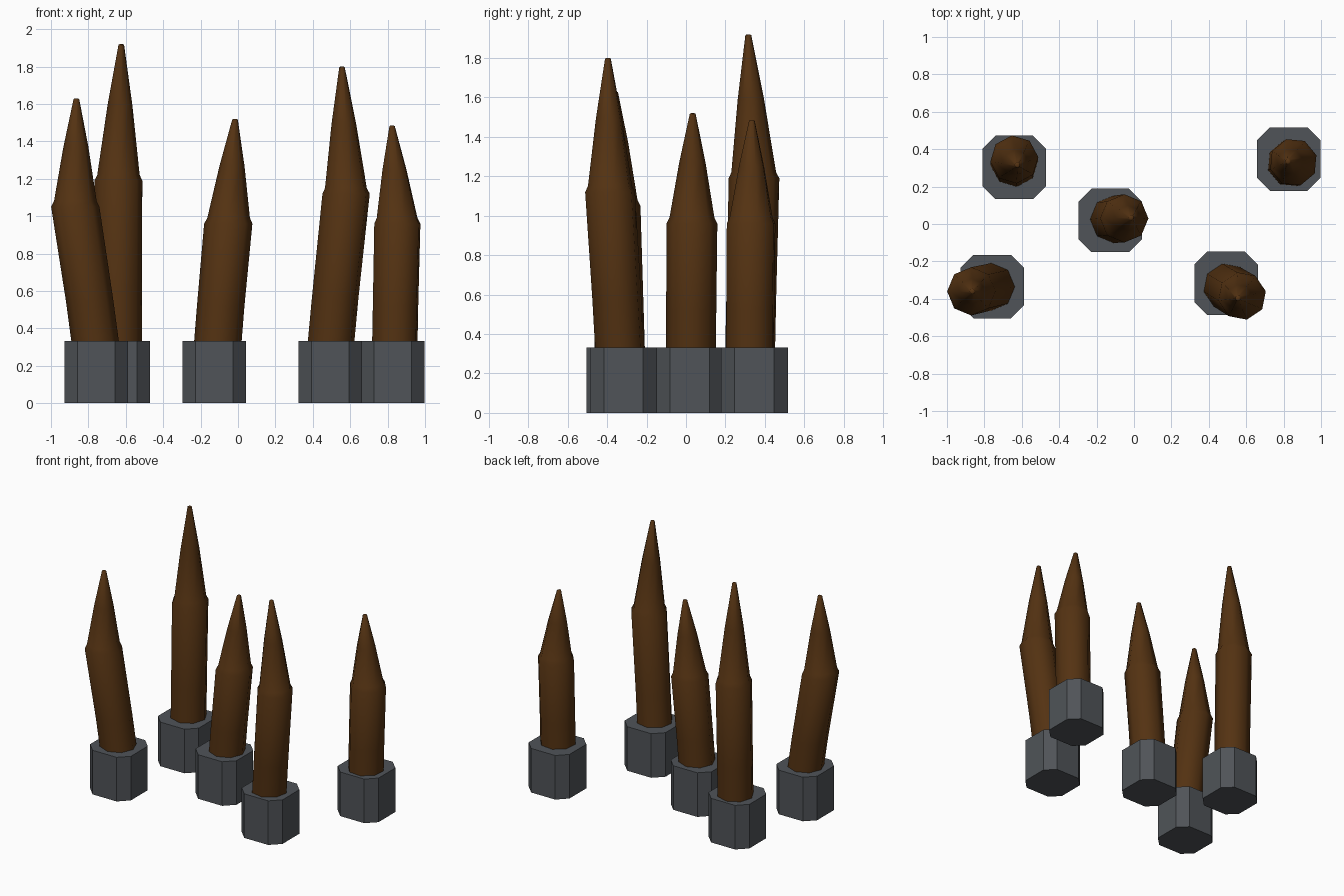
import bpy, bmesh, math

if "Cube" in bpy.data.objects:
    bpy.data.objects.remove(bpy.data.objects["Cube"])

def material(name, rgb):
    m = bpy.data.materials.new(name)
    m.diffuse_color = (*rgb, 1)
    m.use_nodes = True
    m.node_tree.nodes["Principled BSDF"].inputs["Base Color"].default_value = m.diffuse_color
    return m

WOOD = material("brown_wood", (0.088, 0.032, 0.006))
STONE = material("grey_stone", (0.080, 0.088, 0.098))

def loft(name, rings, mat):
    """Join equal-length rings of points into a closed solid."""
    bm = bmesh.new()
    loops = [[bm.verts.new(p) for p in r] for r in rings]
    for a, b in zip(loops, loops[1:]):
        for i in range(len(a)):
            j = (i + 1) % len(a)
            bm.faces.new((a[i], a[j], b[j], b[i]))
    bm.faces.new(loops[0][::-1])
    bm.faces.new(loops[-1])
    me = bpy.data.meshes.new(name)
    bm.to_mesh(me)
    bm.free()
    me.materials.append(mat)
    ob = bpy.data.objects.new(name, me)
    bpy.context.collection.objects.link(ob)
    return ob

def circle(c, z, r, phase=0, n=8):
    return [(c[0] + r * math.cos(phase + math.tau * i / n),
             c[1] + r * math.sin(phase + math.tau * i / n), z) for i in range(n)]

def base_ring(c, z, h=0.17, k=0.10):
    # square with cut corners, counter-clockwise
    pts = [(h, -k), (h, k), (k, h), (-k, h), (-h, k), (-h, -k), (-k, -h), (k, -h)]
    return [(c[0] + x, c[1] + y, z) for x, y in pts]

def mix(a, b, t):
    return tuple(p + (q - p) * t for p, q in zip(a, b))

# base centre, stake foot, shoulder centre, shoulder z, tip centre, tip z, phase
STAKES = [
    ((-0.64, 0.303), (-0.64, 0.325), (-0.64, 0.345), 1.19, (-0.624, 0.316), 1.92, 0.1),
    ((0.828, 0.347), (0.838, 0.325), (0.852, 0.33), 0.96, (0.824, 0.334), 1.485, 0.3),
    ((-0.127, 0.02), (-0.11, 0.025), (-0.052, 0.03), 0.96, (-0.016, 0.034), 1.52, 0.0),
    ((-0.758, -0.335), (-0.76, -0.335), (-0.87, -0.36), 1.05, (-0.864, -0.36), 1.63, 0.0),
    ((0.493, -0.317), (0.495, -0.335), (0.578, -0.385), 1.12, (0.556, -0.396), 1.80, 0.2),
]

for n, (base, foot, sh, zs, tip, zt, ph) in enumerate(STAKES, 1):
    # chamfered block
    loft(f"base_block_{n}", [base_ring(base, 0), base_ring(base, 0.332)], STONE)
    # leaning shaft, small shoulder step, bulging point
    rings = [circle(foot, 0.30, 0.127, ph),
             circle(mix(foot, sh, 0.3), 0.33 + 0.3 * (zs - 0.33), 0.127, ph),
             circle(sh, zs, 0.129, ph),
             circle(mix(sh, tip, 0.05), zs + 0.03, 0.114, ph),
             circle(mix(sh, tip, 0.55), zs + 0.55 * (zt - zs), 0.067, ph),
             circle(tip, zt - 0.004, 0.015, ph),
             circle(tip, zt, 0.008, ph)]
    stake = loft(f"wooden_stake_{n}", rings, WOOD)
    bpy.ops.object.select_all(action='DESELECT')
    stake.select_set(True)
    bpy.context.view_layer.objects.active = stake
    bpy.ops.object.shade_smooth_by_angle(angle=math.radians(50))
